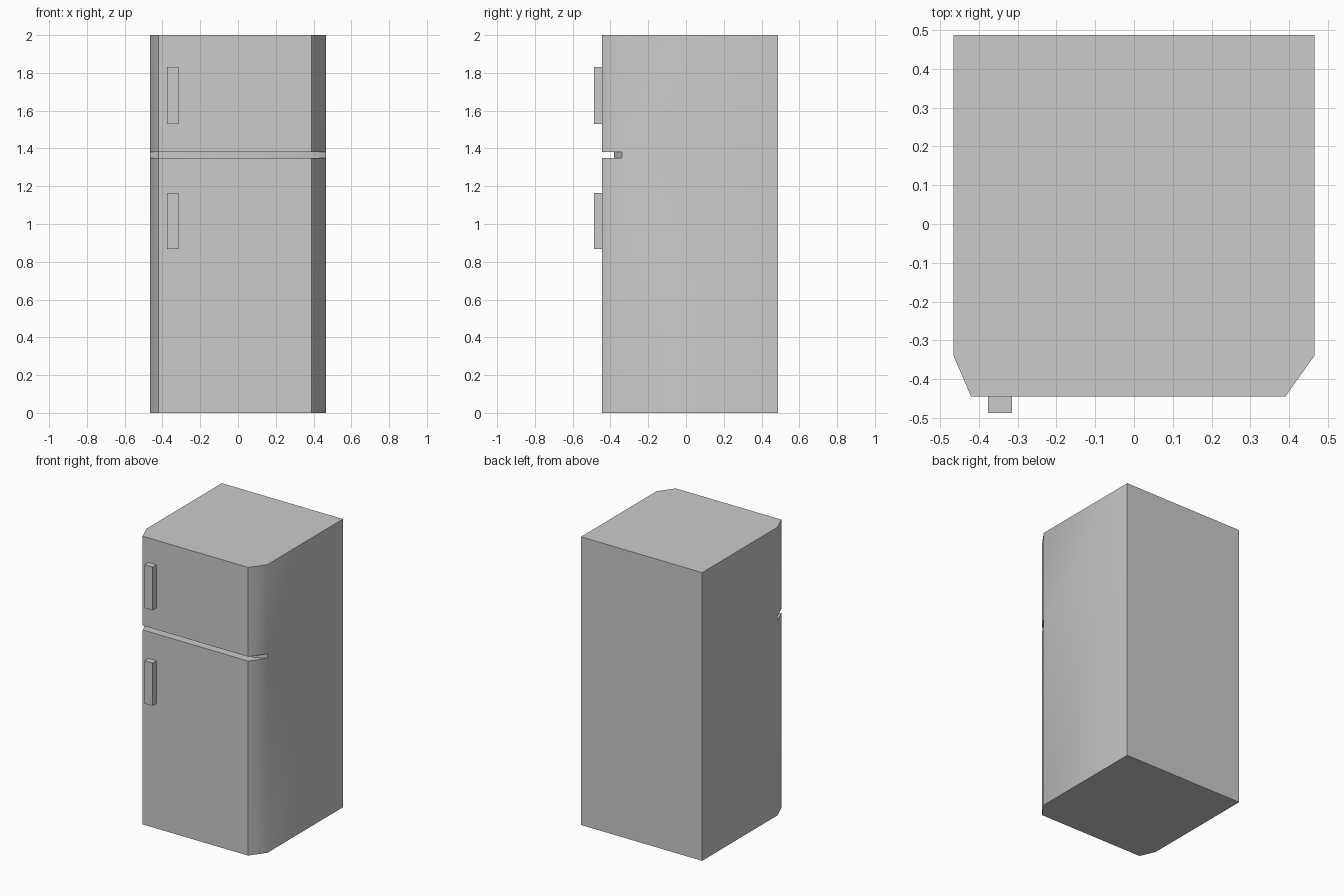
import bpy, bmesh, math

if "Cube" in bpy.data.objects:
    bpy.data.objects.remove(bpy.data.objects["Cube"])

BACK, SHOULDER, FRONT, RECESS = 0.487, -0.34, -0.445, -0.38
HALF = 0.465


def outline(front_y):
    # plan of the cabinet; the front corners are cut off unevenly
    return [(-HALF, BACK), (-HALF, SHOULDER), (-0.42, front_y),
            (0.39, front_y), (HALF, SHOULDER), (HALF, BACK)]


def finish(bm, name):
    bmesh.ops.recalc_face_normals(bm, faces=bm.faces)
    mesh = bpy.data.meshes.new(name)
    bm.to_mesh(mesh)
    bm.free()
    obj = bpy.data.objects.new(name, mesh)
    bpy.context.collection.objects.link(obj)
    return obj


def loft(name, rings):
    # stack plan outlines, sharing coincident corners
    bm = bmesh.new()
    found = {}

    def vert(p, z):
        key = (*p, z)
        if key not in found:
            found[key] = bm.verts.new(key)
        return found[key]

    loops = [[vert(p, z) for p in outline(y)] for y, z in rings]
    for a, b in zip(loops, loops[1:]):
        for i in range(len(a)):
            j = (i + 1) % len(a)
            corners = list(dict.fromkeys([a[i], a[j], b[j], b[i]]))
            if len(corners) > 2:
                bm.faces.new(corners)
    bm.faces.new(loops[0])
    bm.faces.new(loops[-1])
    return finish(bm, name)


def box(name, lo, hi):
    bm = bmesh.new()
    bmesh.ops.create_cube(bm, size=1)
    for v in bm.verts:
        v.co = [(hi[k] if v.co[k] > 0 else lo[k]) for k in range(3)]
    return finish(bm, name)


# Cabinet with the recessed gap between freezer and fridge doors
cabinet = loft("cabinet", [(FRONT, 0), (FRONT, 1.35), (RECESS, 1.35),
                           (RECESS, 1.38), (FRONT, 1.38), (FRONT, 2)])
bpy.context.view_layer.objects.active = cabinet
cabinet.select_set(True)
bpy.ops.object.shade_smooth_by_angle(angle=math.radians(40))

# Door handles
for name, z0, z1 in (("fridge_handle", 0.867, 1.164), ("freezer_handle", 1.53, 1.83)):
    box(name, (-0.377, -0.487, z0), (-0.314, FRONT, z1))
